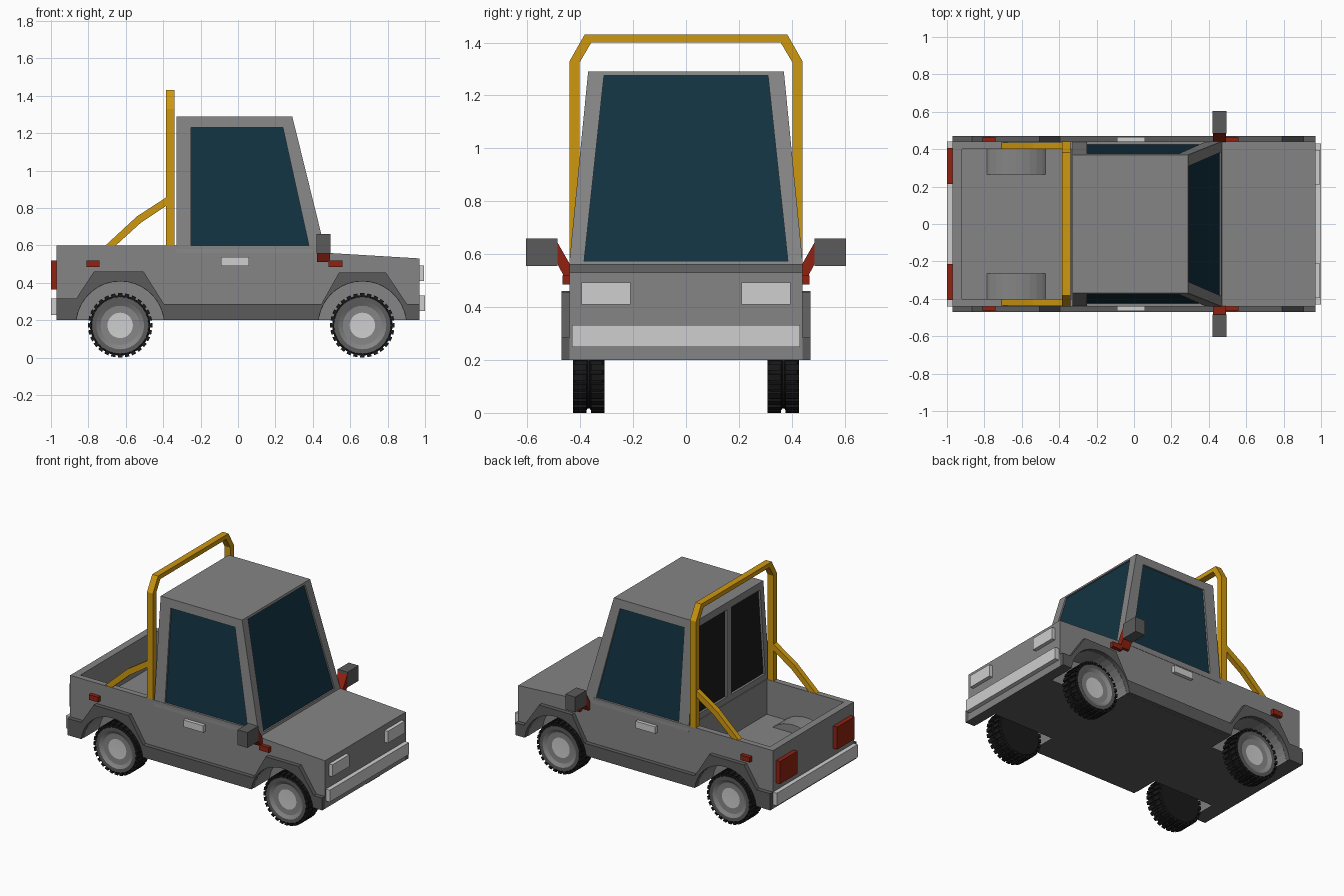
import bpy, bmesh, math
from mathutils import Vector

if "Cube" in bpy.data.objects:
    bpy.data.objects.remove(bpy.data.objects["Cube"])


def material(name, r, g, b):
    m = bpy.data.materials.new(name)
    m.diffuse_color = (r, g, b, 1)
    m.use_nodes = True
    m.node_tree.nodes["Principled BSDF"].inputs["Base Color"].default_value = m.diffuse_color
    return m


GREY = material("body grey", 0.235, 0.235, 0.235)
DARK = material("dark grey trim", 0.105, 0.105, 0.105)
LIGHT = material("light grey", 0.62, 0.62, 0.62)
GLASS = material("blue glass", 0.006, 0.032, 0.054)
BLACK = material("black", 0.01, 0.01, 0.01)
RED = material("red", 0.28, 0.016, 0.006)
YELLOW = material("yellow", 0.62, 0.31, 0.005)


def finish(name, bm, *mats):
    bmesh.ops.remove_doubles(bm, verts=bm.verts, dist=1e-5)
    bmesh.ops.recalc_face_normals(bm, faces=bm.faces)
    me = bpy.data.meshes.new(name)
    bm.to_mesh(me)
    bm.free()
    for m in mats:
        me.materials.append(m)
    ob = bpy.data.objects.new(name, me)
    bpy.context.collection.objects.link(ob)
    return ob


def prism(name, pts, a, b, mat, axis="y"):
    """Extrude a 2D outline from a to b: (x, z) along y, or (y, z) along x."""
    bm = bmesh.new()
    place = (lambda u, v, t: (u, t, v)) if axis == "y" else (lambda u, v, t: (t, u, v))
    lo = [bm.verts.new(place(u, v, a)) for u, v in pts]
    hi = [bm.verts.new(place(u, v, b)) for u, v in pts]
    bm.faces.new(lo)
    bm.faces.new(hi[::-1])
    for i in range(len(pts)):
        j = (i + 1) % len(pts)
        bm.faces.new((lo[i], lo[j], hi[j], hi[i]))
    return finish(name, bm, mat)


def box(name, x0, x1, y0, y1, z0, z1, mat):
    return prism(name, [(x0, z0), (x1, z0), (x1, z1), (x0, z1)], y0, y1, mat)


def arc(cx, cz, r, a0, a1, n):
    return [(cx + r * math.cos(math.radians(a0 + (a1 - a0) * i / n)),
             cz + r * math.sin(math.radians(a0 + (a1 - a0) * i / n))) for i in range(n + 1)]


def boolean(ob, tool, op):
    mod = ob.modifiers.new(op, "BOOLEAN")
    mod.operation, mod.object, mod.solver = op, tool, "EXACT"
    bpy.context.view_layer.objects.active = ob
    bpy.ops.object.modifier_apply(modifier=mod.name)
    bpy.data.objects.remove(tool)


REAR, FRONT, AXLE = -0.63, 0.665, 0.172
SIDES = (("left", 1), ("right", -1))

# Body shell with open bed, wheel housings and wheel wells
body = prism("body", [(-0.97, 0.2), (0.97, 0.2), (0.97, 0.53), (0.47, 0.56), (0.40, 0.565),
                      (0.40, 0.6), (-0.97, 0.6)], -0.44, 0.44, GREY)
boolean(body, box("bed_cut", -0.92, -0.335, -0.4, 0.4, 0.36, 0.8, GREY), "DIFFERENCE")
for _, s in SIDES:
    boolean(body, prism("housing", arc(REAR, AXLE, 0.245, 20, 160, 16), s * 0.265, s * 0.42, GREY), "UNION")
for _, s in SIDES:
    for cx in (REAR, FRONT):
        boolean(body, prism("well", arc(cx, AXLE, 0.235, 0, 350, 35), s * 0.275, s * 0.6, GREY), "DIFFERENCE")
body.data.materials.append(DARK)
for p in body.data.polygons:
    p.material_index = 1 if p.normal.z < -0.9 and p.center.z < 0.21 else 0


# Cab with recessed windows
def half_width(z):
    return 0.44 - 0.07 * (z - 0.58) / 0.71


def screen_x(z):
    return 0.47 - 0.18 * (z - 0.56) / 0.73


cab = bmesh.new()


def add_face(pts, mi=0):
    cab.faces.new([cab.verts.new(p) for p in pts]).material_index = mi


def window(outer, inner, depth, mi):
    sunk = [Vector(p) + Vector(depth) for p in inner]
    for i in range(4):
        j = (i + 1) % 4
        add_face((outer[i], outer[j], inner[j], inner[i]))
        add_face((inner[i], inner[j], sunk[j], sunk[i]))
    add_face(sunk, mi)


Z0, Z1, XB = 0.56, 1.29, -0.33
for _, s in SIDES:
    side = lambda pts: [(x, s * half_width(z), z) for x, z in pts]
    window(side([(XB, Z0), (0.47, Z0), (0.29, Z1), (XB, Z1)]),
           side([(-0.25, 0.6), (0.38, 0.595), (0.24, 1.23), (-0.25, 1.23)]), (0, -s * 0.012, 0), 1)
    window([(XB, 0, Z0), (XB, s * half_width(Z0), Z0), (XB, s * half_width(Z1), Z1), (XB, 0, Z1)],
           [(XB, s * 0.025, 0.64), (XB, s * 0.39, 0.64), (XB, s * 0.335, 1.24), (XB, s * 0.025, 1.24)],
           (0.015, 0, 0), 2)
shield = lambda pts: [(screen_x(z), y, z) for y, z in pts]
w0, w1 = half_width(Z0), half_width(Z1)
window(shield([(-w0, Z0), (w0, Z0), (w1, Z1), (-w1, Z1)]),
       shield([(-0.385, 0.575), (0.385, 0.575), (0.31, 1.275), (-0.31, 1.275)]), (-0.01, 0, 0), 1)
for z, w in ((Z0, w0), (Z1, w1)):
    add_face([(XB, -w, z), (screen_x(z), -w, z), (screen_x(z), w, z), (XB, w, z), (XB, 0, z)])
finish("cab", cab, GREY, GLASS, BLACK)

# Side trim with wheel arch flares
flare = [(-0.97, 0.2), (-0.97, 0.315), (-0.865, 0.315), (-0.77, 0.46), (-0.505, 0.46), (-0.395, 0.285),
         (0.445, 0.285), (0.54, 0.455), (0.79, 0.455), (0.905, 0.285), (0.97, 0.285), (0.97, 0.2)]
flare += arc(FRONT, AXLE, 0.236, 7, 173, 18) + arc(REAR, AXLE, 0.236, 7, 173, 18)


# Wheel: turned profile (radius, y, colour of the band that follows) plus tread blocks
def wheel(name, cx, s):
    prof = [(0, 0.412, 0), (0.068, 0.412, 1), (0.105, 0.414, 1), (0.128, 0.428, 2), (0.152, 0.428, 3),
            (0.162, 0.42, 3), (0.162, 0.375, 3), (0.155, 0.372, 3), (0.155, 0.364, 3), (0.162, 0.361, 3),
            (0.162, 0.318, 3), (0.152, 0.308, 3), (0, 0.308, 3)]
    n, bm = 28, bmesh.new()

    def point(r, y, k):
        a = 2 * math.pi * k / n - math.pi / 2
        return bm.verts.new((cx + r * math.cos(a), s * y, AXLE + r * math.sin(a)))

    for (r0, y0, mi), (r1, y1, _) in zip(prof, prof[1:]):
        for k in range(n):
            ring = [point(r0, y0, k), point(r1, y1, k), point(r1, y1, k + 1), point(r0, y0, k + 1)]
            if r0 == 0:
                ring.pop()
            elif r1 == 0:
                ring.pop(2)
            bm.faces.new(ring).material_index = mi
    for k in range(n):
        for ya, yb in ((0.376, 0.427), (0.309, 0.360)):
            c = [point(r, y, k + d) for r in (0.15, 0.1725) for y in (ya, yb) for d in (-0.31, 0.31)]
            for f in ((0, 1, 3, 2), (4, 5, 7, 6), (0, 1, 5, 4), (2, 3, 7, 6), (0, 2, 6, 4), (1, 3, 7, 5)):
                bm.faces.new([c[i] for i in f]).material_index = 3
    ob = finish(name, bm, LIGHT, GREY, DARK, BLACK)
    bpy.ops.object.select_all(action="DESELECT")
    ob.select_set(True)
    bpy.context.view_layer.objects.active = ob
    bpy.ops.object.shade_smooth_by_angle(angle=math.radians(25))


# Parts repeated on both sides
brace = [(-0.37, 0.865), (-0.54, 0.755), (-0.71, 0.598), (-0.655, 0.598), (-0.52, 0.72), (-0.37, 0.82)]
arm = [(0.489, 0.65), (0.435, 0.555), (0.435, 0.51), (0.458, 0.51), (0.49, 0.57)]
for n, s in SIDES:
    prism(n + "_side_trim", flare, s * 0.43, s * 0.47, DARK)
    prism(n + "_roll_bar_brace", brace, s * 0.402, s * 0.437, YELLOW)
    prism(n + "_mirror_arm", [(s * y, z) for y, z in arm], 0.422, 0.493, RED, "x")
    box(n + "_mirror", 0.42, 0.495, s * 0.485, s * 0.605, 0.555, 0.66, DARK)
    box(n + "_door_handle", -0.09, 0.06, s * 0.43, s * 0.464, 0.49, 0.537, LIGHT)
    box(n + "_front_marker", 0.485, 0.56, s * 0.43, s * 0.466, 0.485, 0.52, RED)
    box(n + "_rear_marker", -0.81, -0.74, s * 0.43, s * 0.466, 0.485, 0.52, RED)
    box(n + "_headlight", 0.96, 0.995, s * 0.21, s * 0.395, 0.41, 0.492, LIGHT)
    box(n + "_taillight", -1.0, -0.96, s * 0.215, s * 0.405, 0.365, 0.52, RED)
    wheel(n + "_front_wheel", FRONT, s)
    wheel(n + "_rear_wheel", REAR, s)

# Bumpers
box("front_bumper", 0.96, 1.0, -0.43, 0.43, 0.25, 0.332, LIGHT)
box("rear_bumper", -1.0, -0.96, -0.44, 0.44, 0.228, 0.315, LIGHT)

# Roll bar hoop behind the cab
outer = [(0.44, 0.598), (0.44, 1.33), (0.383, 1.43)]
inner = [(0.402, 0.598), (0.402, 1.325), (0.358, 1.4)]
hoop = outer + [(-y, z) for y, z in outer[::-1]] + [(-y, z) for y, z in inner] + inner[::-1]
prism("roll_bar", hoop, -0.385, -0.34, YELLOW, "x")
